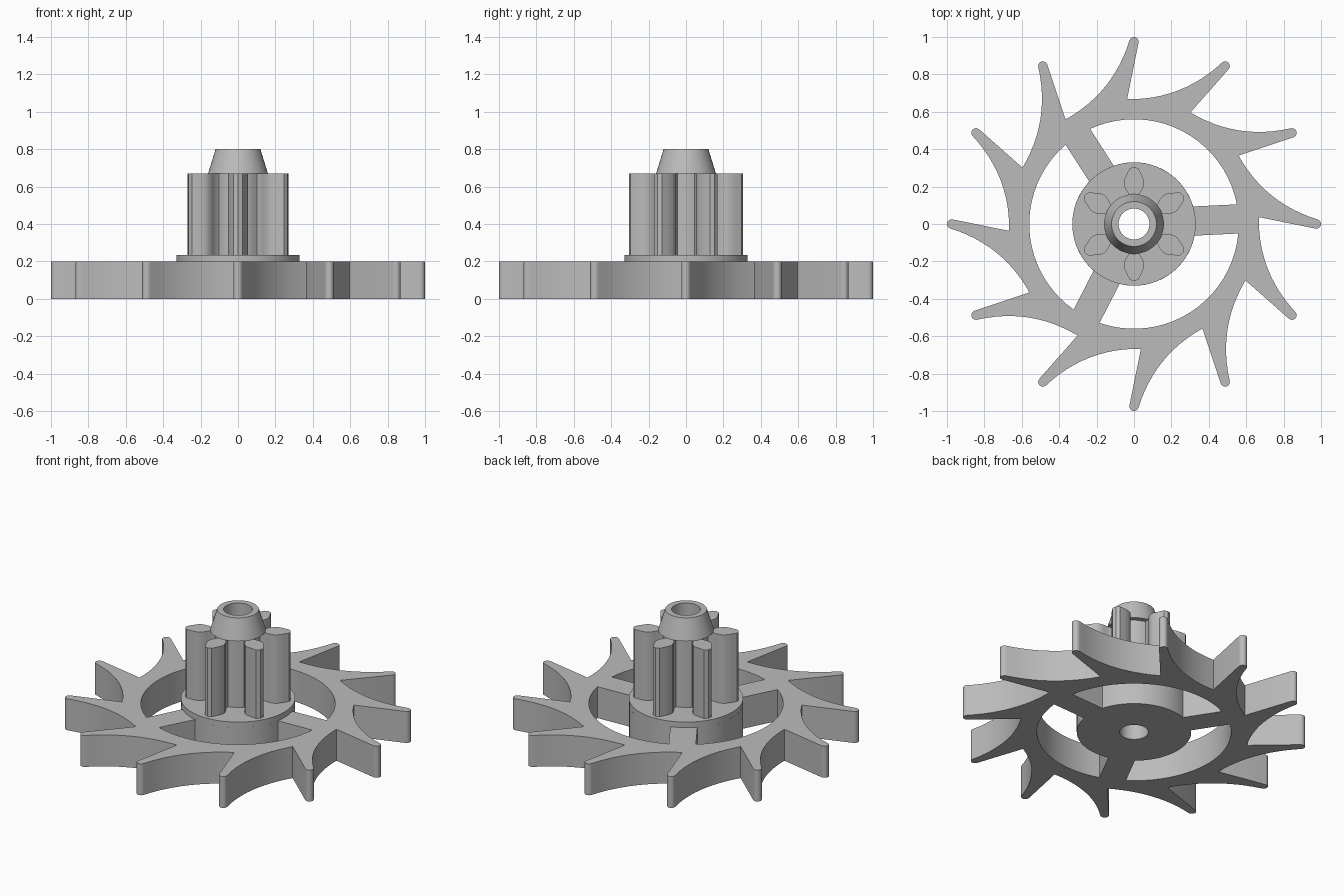
import bpy, bmesh
from math import sin, cos, asin, radians, pi

if "Cube" in bpy.data.objects:
    bpy.data.objects.remove(bpy.data.objects["Cube"])

grey = bpy.data.materials.new("plain grey")
grey.use_nodes = True
colour = (0.5, 0.5, 0.5, 1)
grey.diffuse_color = colour
grey.node_tree.nodes["Principled BSDF"].inputs["Base Color"].default_value = colour

BORE = 0.083
HUB = 0.33
RIM = 0.56


def arc(r, a0, a1, n, cx=0, cy=0):
    steps = [radians(a0 + (a1 - a0) * i / n) for i in range(n + 1)]
    return [(cx + r * cos(a), cy + r * sin(a)) for a in steps]


def circle(r, n=48):
    return arc(r, 0, 360, n)[:-1]


def turn(points, degrees):
    c, s = cos(radians(degrees)), sin(radians(degrees))
    return [(x * c - y * s, x * s + y * c) for x, y in points]


def finish(bm, name):
    bmesh.ops.recalc_face_normals(bm, faces=bm.faces)
    mesh = bpy.data.meshes.new(name)
    bm.to_mesh(mesh)
    bm.free()
    mesh.materials.append(grey)
    obj = bpy.data.objects.new(name, mesh)
    bpy.context.collection.objects.link(obj)
    bpy.ops.object.select_all(action='DESELECT')
    obj.select_set(True)
    bpy.context.view_layer.objects.active = obj
    bpy.ops.object.shade_smooth_by_angle(angle=radians(30))
    return obj


def prism(name, loops, z0, z1):
    """Extrude an outline with holes from z0 to z1."""
    bm = bmesh.new()
    for loop in loops:
        vs = [bm.verts.new((x, y, z0)) for x, y in loop]
        for a, b in zip(vs, vs[1:] + vs[:1]):
            bm.edges.new((a, b))
    bmesh.ops.triangle_fill(bm, edges=bm.edges[:], use_beauty=True, normal=(0, 0, 1))
    bottom = bm.faces[:]
    result = bmesh.ops.extrude_face_region(bm, geom=bottom, use_keep_orig=True)
    for v in result["geom"]:
        if isinstance(v, bmesh.types.BMVert):
            v.co.z = z1
    return finish(bm, name)


# One hooked wheel tooth: straight flank, round tip, hollow back to the next root
root = (-0.037, 0.667)
next_root = turn([root], 30)[0]
tip = arc(0.025, -12, 165, 8, 0, 0.975)
sx, sy = tip[-1]
dx, dy = next_root[0] - sx, next_root[1] - sy
hollow = []
for i in range(1, 12):
    t = i / 12
    sag = 4 * 0.1 * t * (1 - t)
    hollow.append((sx + dx * t - dy * sag, sy + dy * t + dx * sag))
tooth = [root] + tip + hollow
wheel_outline = [p for k in range(12) for p in turn(tooth, 30 * k)]

# Three openings between the spokes
windows = []
for k in range(3):
    start = 2.8 + 120 * k
    outer, inner = (asin(0.078 / r) * 180 / pi for r in (RIM, HUB))
    windows.append(arc(RIM, start + outer, start + 120 - outer, 20)
                   + arc(HUB, start + 120 - inner, start + inner, 16))

prism("toothed_wheel", [wheel_outline, circle(BORE)] + windows, 0, 0.2)

# Raised disc on the hub
prism("hub_disc", [circle(HUB), circle(BORE)], 0.2, 0.235)

# Six-leaf pinion
half = [(0.022, 0.13), (0.025, 0.155), (0.042, 0.18), (0.054, 0.21),
        (0.053, 0.235), (0.038, 0.268), (0.023, 0.297)]
gap = asin(0.022 / 0.13) * 180 / pi
leaf = half + [(0, 0.305)] + [(-x, y) for x, y in reversed(half)]
leaf += arc(0.13, 90 + gap, 150 - gap, 6)[1:-1]
pinion_outline = [p for k in range(6) for p in turn(leaf, 60 * k)]
prism("pinion", [pinion_outline, circle(BORE)], 0.235, 0.67)

# Tapered collar at the top
bm = bmesh.new()
section = [(BORE, 0.67), (0.16, 0.67), (0.12, 0.8), (BORE, 0.8)]
rings = [[bm.verts.new((x, y, z)) for x, y in circle(r)] for r, z in section]
for a, b in zip(rings, rings[1:] + rings[:1]):
    for i in range(len(a)):
        j = (i + 1) % len(a)
        bm.faces.new((a[i], a[j], b[j], b[i]))
finish(bm, "tapered_collar")
